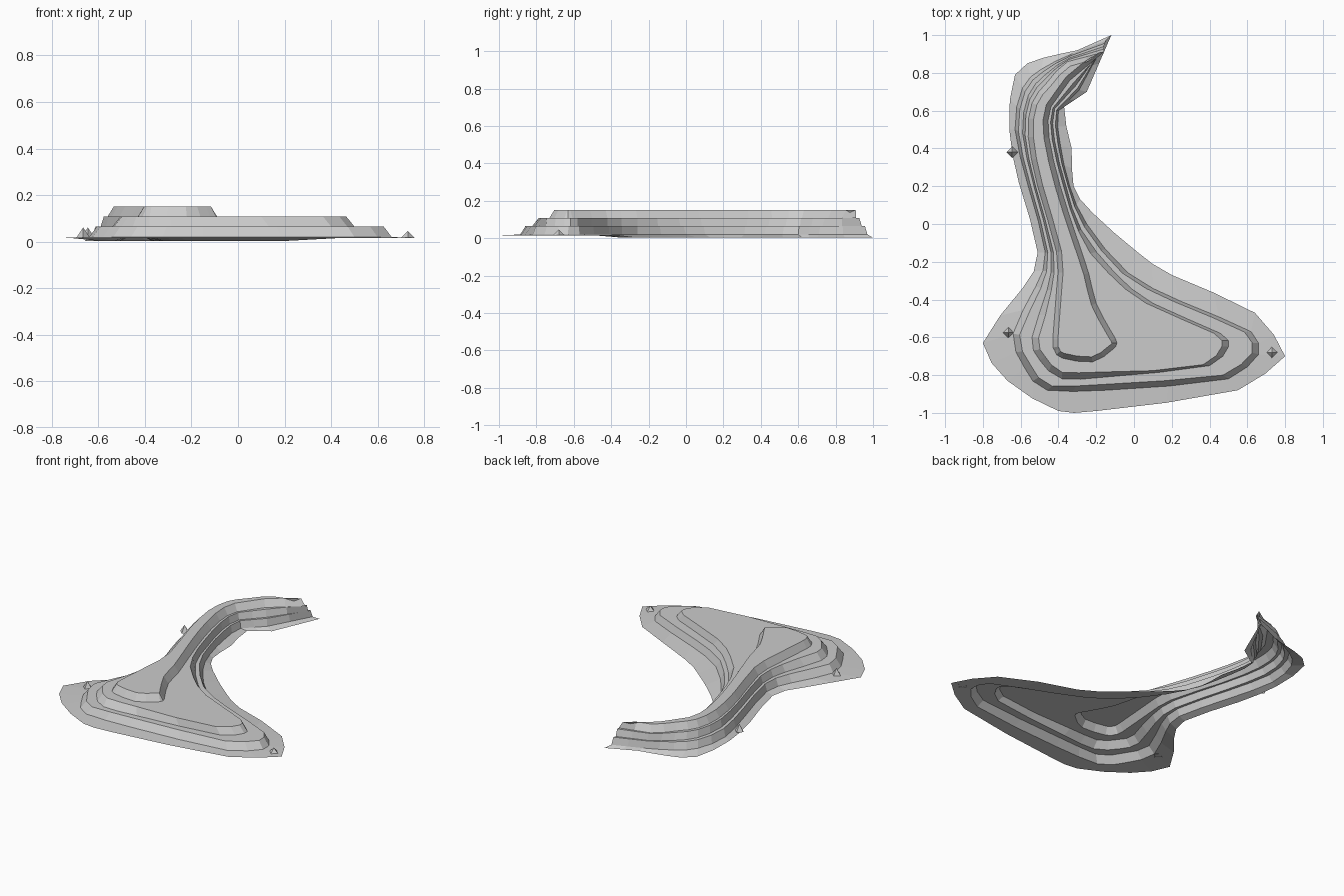
import bpy, bmesh
from mathutils import Vector

if "Cube" in bpy.data.objects:
    bpy.data.objects.remove(bpy.data.objects["Cube"])

# Contours seen from above: tail tip, down the left side, round the fan, up the right side
RIM = [(-.12, 1), (-.30, .92), (-.48, .88), (-.63, .79), (-.66, .5), (-.61, .22), (-.51, -.15), (-.59, -.34),
       (-.80, -.63), (-.67, -.83), (-.40, -.99), (-.20, -.99), (.55, -.88), (.80, -.70), (.64, -.47),
       (.20, -.27), (.02, -.15), (-.22, .06), (-.32, .2), (-.33, .4), (-.37, .62), (-.25, .70)]
LOW = [(-.15, .97), (-.33, .90), (-.49, .82), (-.59, .72), (-.63, .5), (-.56, .2), (-.47, -.15), (-.52, -.33),
       (-.64, -.58), (-.58, -.76), (-.46, -.88), (-.15, -.88), (.50, -.82), (.66, -.69), (.62, -.57),
       (.25, -.41), (-.03, -.26), (-.25, 0), (-.34, .2), (-.39, .42), (-.40, .6), (-.29, .71)]
MID = [(-.16, .94), (-.34, .88), (-.47, .79), (-.56, .68), (-.59, .48), (-.53, .2), (-.44, -.15), (-.46, -.35),
       (-.54, -.60), (-.50, -.72), (-.38, -.82), (-.15, -.81), (.40, -.75), (.50, -.65), (.46, -.58),
       (.10, -.42), (-.10, -.26), (-.28, -.03), (-.36, .2), (-.42, .44), (-.42, .61), (-.31, .73)]
HIGH = [(-.16, .91), (-.35, .86), (-.46, .75), (-.54, .64), (-.56, .46), (-.51, .2), (-.41, -.15), (-.41, -.35),
        (-.43, -.61), (-.42, -.67), (-.38, -.71), (-.22, -.73), (-.12, -.67), (-.09, -.63), (-.12, -.57),
        (-.20, -.42), (-.24, -.26), (-.31, -.05), (-.39, .2), (-.45, .46), (-.44, .62), (-.34, .76)]


def refine(points):
    """Double the points with gently rounded midpoints, keeping the tip sharp."""
    p = [Vector(q) for q in points]
    n, out = len(p), []
    for i in range(n):
        a, b, c, d = p[i - 1], p[i], p[(i + 1) % n], p[(i + 2) % n]
        mid = (b + c) / 2
        if 0 < i < n - 2:
            bulge = (b + c - a - d) / 16
            if bulge.length > .02:
                bulge = bulge.normalized() * .02
            mid = mid + bulge
        out += [b, mid]
    return out


def toward(loop, target, step):
    """Top edge of a riser: a short step towards the next contour."""
    return [p + (q - p) * min(.45, step / max((q - p).length, 1e-5)) for p, q in zip(loop, target)]


def inset(loop, step):
    n, out = len(loop), []
    for i, p in enumerate(loop):
        t = (loop[(i + 1) % n] - loop[i - 1]).normalized()
        out.append(p + Vector((-t.y, t.x)) * step)
    return out


rim, low, mid, high = map(refine, (RIM, LOW, MID, HIGH))
levels = [(rim, None), (low, .02), (toward(low, mid, .035), .065), (mid, .065),
          (toward(mid, high, .035), .108), (high, .108), (inset(high, .027), .152)]

# Terraced hill: open shell of flats and sloping risers
bm = bmesh.new()
rings = []
for loop, z in levels:
    ring = []
    for p in loop:
        h = z if z is not None else (.015 if p.y < -.35 else .003)
        ring.append(bm.verts.new((p.x, p.y, h)))
    rings.append(ring)
for a, b in zip(rings, rings[1:]):
    n = len(a)
    for i in range(n):
        j = (i + 1) % n
        bm.faces.new((a[i], a[j], b[j], b[i]))
top = bm.faces.new(rings[-1])
bmesh.ops.triangulate(bm, faces=[top])
mesh = bpy.data.meshes.new("terraced_hill")
bm.to_mesh(mesh)
bm.free()
bpy.context.collection.objects.link(bpy.data.objects.new("terraced_hill", mesh))

# Small pointed rocks on the lowest flat
for name, x, y, h in (("left_rock", -.665, -.575, .045), ("right_rock", .73, -.68, .03),
                      ("neck_rock", -.645, .38, .045)):
    bpy.ops.mesh.primitive_cone_add(vertices=4, radius1=.03, depth=h, end_fill_type='NOTHING',
                                    location=(x, y, .016 + h / 2))
    bpy.context.object.name = name
